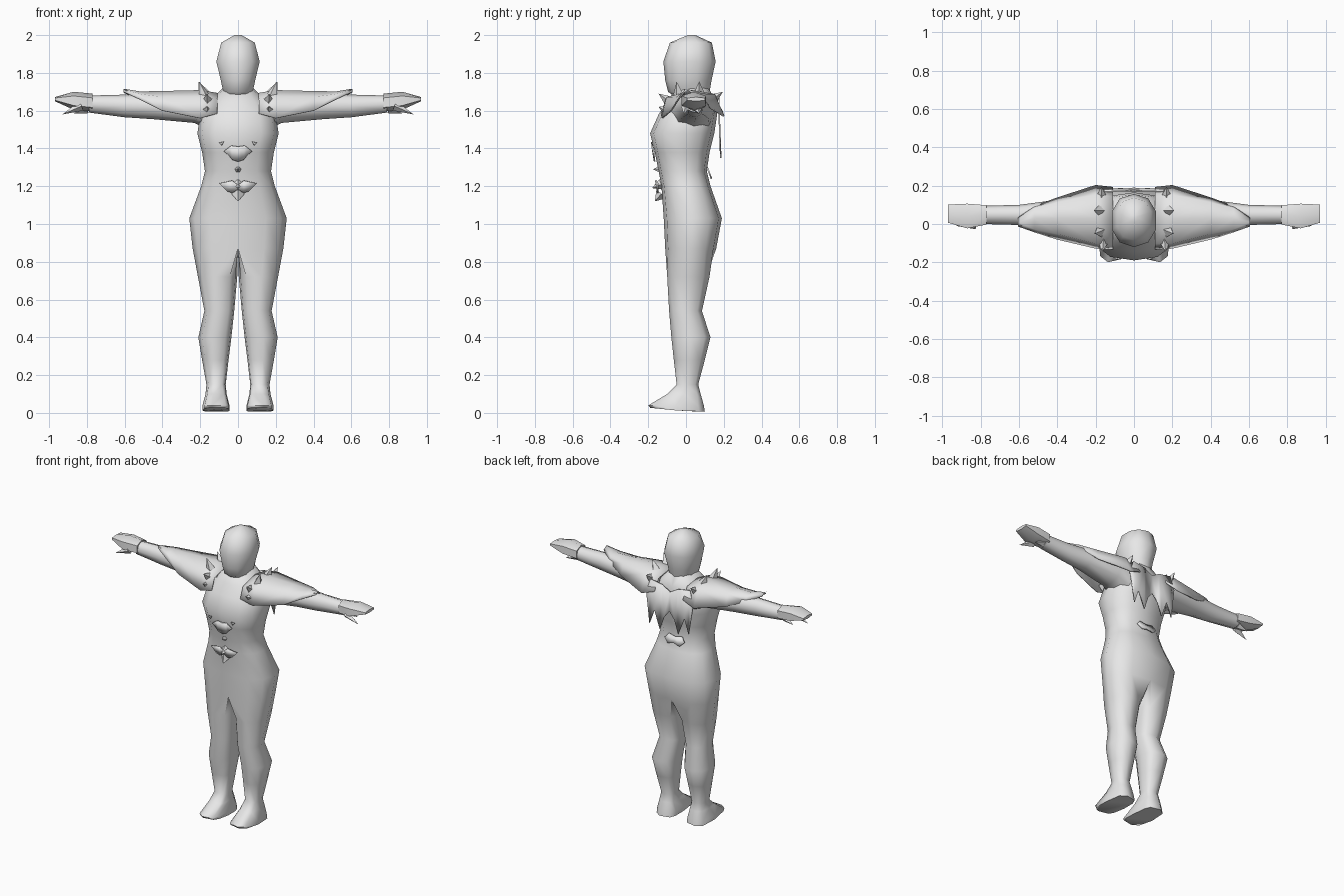
import bpy, bmesh, math
from mathutils import Vector

if "Cube" in bpy.data.objects:
    bpy.data.objects.remove(bpy.data.objects["Cube"])

grey = bpy.data.materials.new("plain grey")
grey.diffuse_color = (0.8, 0.8, 0.8, 1)
grey.use_nodes = True
grey.node_tree.nodes["Principled BSDF"].inputs["Base Color"].default_value = grey.diffuse_color


def finish(name, bm, mirror=False, thick=0, angle=60):
    bmesh.ops.recalc_face_normals(bm, faces=bm.faces)
    me = bpy.data.meshes.new(name)
    bm.to_mesh(me)
    bm.free()
    me.materials.append(grey)
    ob = bpy.data.objects.new(name, me)
    bpy.context.collection.objects.link(ob)
    bpy.ops.object.select_all(action='DESELECT')
    ob.select_set(True)
    bpy.context.view_layer.objects.active = ob
    bpy.ops.object.shade_smooth_by_angle(angle=math.radians(angle))
    if mirror:
        m = ob.modifiers.new("mirror", 'MIRROR')
        m.merge_threshold = 0.002
    if thick:
        s = ob.modifiers.new("thickness", 'SOLIDIFY')
        s.thickness = thick
        s.offset = 0
    return ob


def loft(rings, closed=True, caps=(True, True)):
    bm = bmesh.new()
    rows = [[bm.verts.new(p) for p in r] for r in rings]
    n = len(rows[0])
    for a, b in zip(rows, rows[1:]):
        for i in range(n if closed else n - 1):
            j = (i + 1) % n
            bm.faces.new((a[i], a[j], b[j], b[i]))
    if closed and caps[0]:
        bm.faces.new(rows[0])
    if closed and caps[1]:
        bm.faces.new(rows[-1])
    return bm


def oval(u0, u1, v0, v1, angles, power=0.8):
    """Rounded-box outline inside the given bounds."""
    def s(t):
        return math.copysign(abs(t) ** power, t) if abs(t) > 1e-6 else 0
    return [((u0 + u1) / 2 + (u1 - u0) / 2 * s(math.sin(a)),
             (v0 + v1) / 2 - (v1 - v0) / 2 * s(math.cos(a))) for a in angles]


def turn(n):
    return [2 * math.pi * i / n for i in range(n)]


# Body: one half, trunk running down into the leg and foot, then mirrored
trunk = [(1.72, .08, -.05, .12), (1.65, .15, -.10, .155), (1.58, .20, -.145, .165),
         (1.48, .215, -.19, .15), (1.38, .19, -.165, .125), (1.28, .175, -.145, .11),
         (1.20, .195, -.13, .13), (1.03, .258, -.118, .19), (.87, .24, -.11, .16)]
leg = [(.72, .004, .212, -.10, .125), (.54, .02, .178, -.09, .085),
       (.40, .035, .21, -.078, .13), (.28, .05, .19, -.065, .10), (.15, .065, .167, -.05, .065),
       (.10, .06, .172, -.10, .078), (.04, .045, .188, -.20, .095), (.008, .045, .188, -.19, .10)]
half = [math.pi * i / 6 for i in range(7)]
around = [math.radians(-35 + 250 * i / 6) for i in range(7)] + \
         [math.radians(a) for a in (243, 270, 297)]
rings = []
for z, w, yf, yb in trunk:
    pts = oval(-w, w, yf, yb, half)
    pts += [(0, yb + (yf - yb) * t) for t in (.25, .5, .75)]
    rings.append([(max(x, 0) if 0 < i < 6 else 0, y, z) for i, (x, y) in enumerate(pts)])
for z, x0, x1, yf, yb in leg:
    power = .6 if z < .12 else .85
    rings.append([(x, y, z + (.02 * max(0, -y / .2) if z < .01 else 0))
                  for x, y in oval(x0, x1, yf, yb, around, power)])
bm = loft(rings)
inner = [f for f in bm.faces if all(abs(v.co.x) < 1e-5 for v in f.verts)]
bmesh.ops.delete(bm, geom=inner, context='FACES')
body = finish("body", bm, mirror=True)

# Head
head = [(1.66, .06, -.04, .11), (1.70, .082, -.095, .125), (1.76, .095, -.11, .135),
        (1.86, .12, -.12, .157), (1.96, .093, -.085, .137), (2.0, .02, .01, .05)]
finish("head", loft([[(x, y, z) for x, y in oval(-w, w, f, b, turn(10), .9)]
                     for z, w, f, b in head]))


def limb(name, stations, n=8):
    return finish(name, loft([[(x, y, z) for y, z in oval(a, b, c, d, turn(n), .9)]
                              for x, a, b, c, d in stations]), mirror=True)


# Arms and hands
limb("arm", [(.12, -.09, .15, 1.48, 1.69), (.23, -.06, .15, 1.535, 1.69),
             (.45, -.02, .12, 1.555, 1.69), (.60, -.005, .10, 1.565, 1.685),
             (.79, .0, .095, 1.59, 1.68)])
limb("hand", [(.77, -.01, .105, 1.595, 1.69), (.87, -.032, .115, 1.605, 1.70),
              (.97, .0, .108, 1.65, 1.672)], 6)


def spike(bm, base, tip, r, n=4):
    base, tip = Vector(base), Vector(tip)
    q = (tip - base).to_track_quat('Z', 'Y')
    vs = [bm.verts.new(base + q @ Vector((r * math.cos(a), r * math.sin(a), 0)))
          for a in turn(n)]
    top = bm.verts.new(tip)
    bm.faces.new(vs)
    for i in range(n):
        bm.faces.new((vs[i], vs[(i + 1) % n], top))


# Thumb, hanging finger and cuff points
bm = bmesh.new()
spike(bm, (.83, .0, 1.625), (.93, -.01, 1.58), .027)
spike(bm, (.80, .06, 1.61), (.87, .07, 1.585), .025)
finish("thumb", bm, mirror=True, angle=30)

# Shoulder cape: open arched shell tapering to a point along the arm
shell = [(.11, (-.13, 1.585, -.10, 1.66, .03, 1.69, .14, 1.675, .19, 1.60)),
         (.20, (-.125, 1.56, -.10, 1.67, .03, 1.705, .15, 1.685, .20, 1.57)),
         (.40, (-.078, 1.60, -.05, 1.67, .03, 1.70, .11, 1.685, .135, 1.61)),
         (.52, (-.04, 1.66, -.025, 1.685, .03, 1.698, .08, 1.69, .09, 1.66)),
         (.605, (-.01, 1.70, .0, 1.71, .01, 1.712, .02, 1.705, .03, 1.695))]
finish("shoulder_cape", loft([[(x, p[i], p[i + 1]) for i in range(0, 10, 2)]
                              for x, p in shell], closed=False), mirror=True, thick=.008)

# Spikes around the shoulder
bm = bmesh.new()
for base, tip in [((.18, -.04, 1.68), (.205, -.05, 1.755)), ((.18, .07, 1.69), (.21, .07, 1.755)),
                  ((.16, -.09, 1.65), (.165, -.145, 1.69)), ((.17, -.10, 1.60), (.16, -.145, 1.62)),
                  ((.17, .14, 1.66), (.17, .195, 1.70)), ((.53, .0, 1.68), (.61, -.01, 1.715))]:
    spike(bm, base, tip, .03 if base[0] < .5 else .012)
finish("shoulder_spikes", bm, mirror=True, angle=30)


def plate(name, pts, ytop, ybot, curve=0.0):
    """Half outline of (x, z) points, leaned between two depths and mirrored."""
    z1, z0 = max(p[1] for p in pts), min(p[1] for p in pts)
    bm = bmesh.new()
    bm.faces.new([bm.verts.new((x, ybot + (ytop - ybot) * (z - z0) / (z1 - z0) + curve * x * x, z))
                  for x, z in pts])
    bmesh.ops.triangulate(bm, faces=bm.faces)
    finish(name, bm, mirror=True, thick=.008)


# Ragged back cape and small tail plate
plate("back_cape", [(0, 1.62), (.06, 1.655), (.15, 1.67), (.18, 1.58), (.165, 1.48),
                    (.15, 1.37), (.115, 1.47), (.07, 1.35), (.04, 1.44), (0, 1.49)], .172, .184)
plate("waist_plate", [(0, 1.29), (.05, 1.30), (.075, 1.27), (.045, 1.24), (0, 1.25)],
      .112, .135)

# Front ornament: crest, stud and winged buckle
plate("crest", [(0, 1.41), (.035, 1.415), (.075, 1.385), (.05, 1.365), (.03, 1.34), (0, 1.33)],
      -.180, -.166, .5)
plate("crest_rivets", [(.075, 1.435), (.10, 1.43), (.085, 1.415)], -.185, -.180, .4)
bm = bmesh.new()
spike(bm, (0, -.135, 1.29), (0, -.175, 1.29), .022, 6)
spike(bm, (0, -.13, 1.16), (0, -.165, 1.12), .035, 4)
spike(bm, (0, -.13, 1.21), (0, -.18, 1.19), .03, 4)
finish("belly_studs", bm, angle=30)
plate("buckle_wings", [(0, 1.205), (.03, 1.23), (.10, 1.215), (.06, 1.175), (.03, 1.165), (0, 1.185)],
      -.160, -.150, .8)
